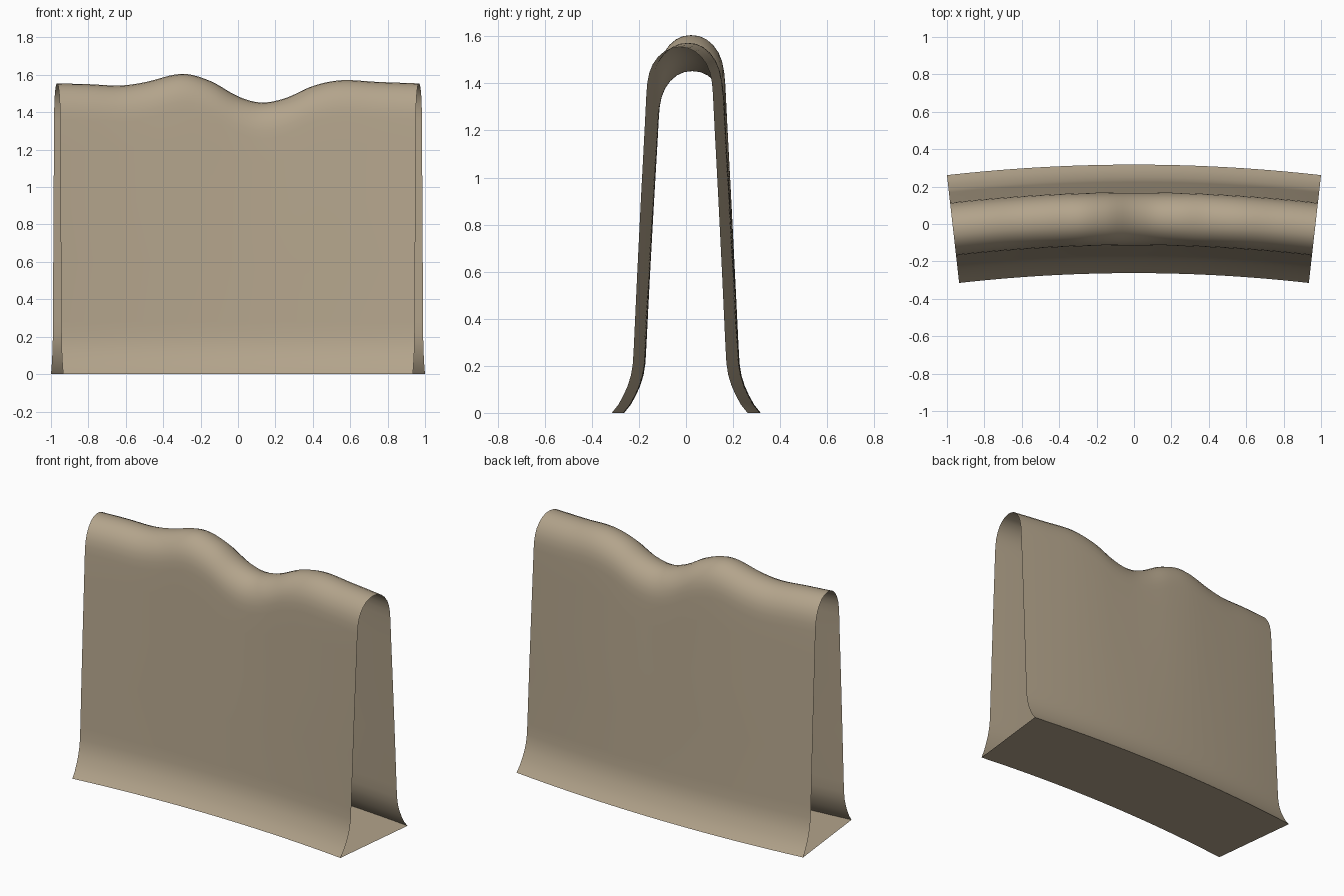
import bpy, bmesh, math

if "Cube" in bpy.data.objects:
    bpy.data.objects.remove(bpy.data.objects["Cube"])

R, CY = 8.61, -8.5825         # radius and centre of the curved wall's midline
HALF = math.asin(1 / 8.9)     # half of the swept angle
STEPS = 64

# Half cross-section: distance from midline, height (flared foot, wall, rounded top)
half = [(.29, 0), (.262, .035), (.24, .075), (.222, .115), (.208, .16), (.2, .21),
        (.196, .28), (.181, .6), (.165, .92), (.149, 1.22), (.142, 1.36), (.138, 1.405),
        (.13, 1.445), (.115, 1.482), (.093, 1.513), (.065, 1.537), (.034, 1.551), (0, 1.555)]
profile = [(-u, z) for u, z in half] + half[-2::-1]

# Height of the wavy crest along x
crest = [(-1, 1.555), (-.8, 1.55), (-.63, 1.543), (-.5, 1.56), (-.3, 1.605), (-.15, 1.568),
         (0, 1.485), (.12, 1.452), (.25, 1.474), (.4, 1.54), (.55, 1.571), (.75, 1.562), (1, 1.553)]


def slope(i):
    a, b = crest[max(i - 1, 0)], crest[min(i + 1, len(crest) - 1)]
    return (b[1] - a[1]) / (b[0] - a[0])


def crest_height(x):
    i = max(k for k in range(len(crest) - 1) if crest[k][0] <= x)
    (x0, z0), (x1, z1) = crest[i], crest[i + 1]
    h = x1 - x0
    t = (x - x0) / h
    return ((2*t**3 - 3*t**2 + 1) * z0 + (t**3 - 2*t**2 + t) * h * slope(i)
            + (3*t**2 - 2*t**3) * z1 + (t**3 - t**2) * h * slope(i + 1))


# Sweep the section along the arc; the ends stay open, the underside is closed
bm = bmesh.new()
rings = []
for s in range(STEPS + 1):
    a = HALF * (2 * s / STEPS - 1)
    dz = crest_height(R * math.sin(a)) - 1.555
    ring = []
    for u, z in profile:
        w = min(max((z - .28) / (1.36 - .28), 0), 1)
        r = R + u
        ring.append(bm.verts.new((r * math.sin(a), CY + r * math.cos(a), z + dz * w)))
    rings.append(ring)
n = len(profile)
for p, q in zip(rings, rings[1:]):
    for i in range(n):
        j = (i + 1) % n
        bm.faces.new((p[i], q[i], q[j], p[j]))
bm.normal_update()

mesh = bpy.data.meshes.new("wall_shell")
bm.to_mesh(mesh)
bm.free()
wall = bpy.data.objects.new("wall_shell", mesh)
bpy.context.collection.objects.link(wall)

# Sandy stone colour
mat = bpy.data.materials.new("sandstone")
mat.diffuse_color = (.45, .37, .26, 1)
mat.use_nodes = True
mat.node_tree.nodes["Principled BSDF"].inputs["Base Color"].default_value = mat.diffuse_color
mesh.materials.append(mat)

# Smooth surface with crisp foot edges
bpy.context.view_layer.objects.active = wall
wall.select_set(True)
bpy.ops.object.shade_smooth_by_angle(angle=math.radians(40))
